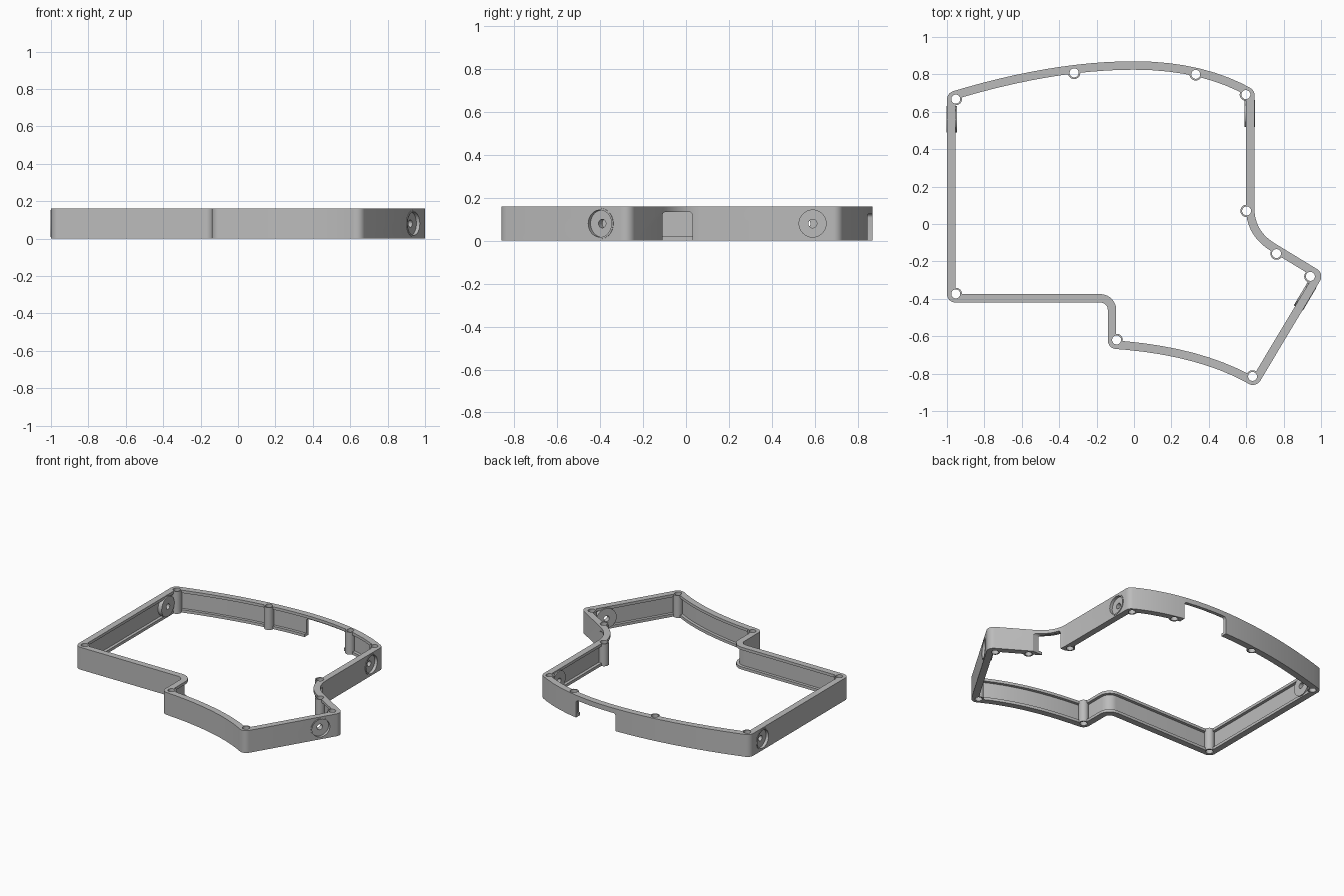
import bpy, bmesh, math
from mathutils import Vector, Matrix

if "Cube" in bpy.data.objects:
    bpy.data.objects.remove(bpy.data.objects["Cube"])

HEIGHT, WALL, SKIN, LIP = 0.16, 0.045, 0.024, 0.02
MID = HEIGHT / 2

grey = bpy.data.materials.new("plain_grey")
grey.use_nodes = True
colour = (0.5, 0.5, 0.5, 1)
grey.diffuse_color = colour
grey.node_tree.nodes["Principled BSDF"].inputs["Base Color"].default_value = colour


def make_object(name, bm):
    bmesh.ops.recalc_face_normals(bm, faces=bm.faces[:])
    mesh = bpy.data.meshes.new(name)
    bm.to_mesh(mesh)
    bm.free()
    mesh.materials.append(grey)
    obj = bpy.data.objects.new(name, mesh)
    bpy.context.collection.objects.link(obj)
    return obj


def bezier(a, c, b, steps):
    """Interior points of a quadratic curve."""
    a, c, b = Vector(a), Vector(c), Vector(b)
    ts = [i / steps for i in range(1, steps)]
    return [(a * (1 - t) ** 2 + c * 2 * t * (1 - t) + b * t * t, 0) for t in ts]


def round_corners(path, steps=8):
    """Replace each (point, radius) corner with an arc."""
    out = []
    for i, (p, r) in enumerate(path):
        p = Vector(p)
        if r == 0:
            out.append(p)
            continue
        u = (Vector(path[i - 1][0]) - p).normalized()
        v = (Vector(path[(i + 1) % len(path)][0]) - p).normalized()
        half = u.angle(v) / 2
        centre = p + (u + v).normalized() * (r / math.sin(half))
        start = p + u * (r / math.tan(half)) - centre
        end = p + v * (r / math.tan(half)) - centre
        sweep = start.angle_signed(end)
        for k in range(steps + 1):
            out.append(centre + Matrix.Rotation(-sweep * k / steps, 2) @ start)
    return out


def cylinder(bm, centre, axis, radius, depth, segments=32):
    turn = Vector(axis).to_track_quat('Z', 'Y').to_matrix().to_4x4()
    bmesh.ops.create_cone(bm, cap_ends=True, segments=segments, radius1=radius,
                          radius2=radius, depth=depth,
                          matrix=Matrix.Translation(centre) @ turn)


# Outline of the frame, clockwise from the front right corner
R = WALL + 0.001
right_front, right_back = (-1, -0.42), (-1, 0.70)
back_mid, left_back = (0, 0.87), (0.645, 0.715)
bend_a, bend_b = (0.645, 0.06), (0.755, -0.105)
elbow, tip, step = (1.018, -0.265), (0.652, -0.877), (-0.14, -0.665)
path = [(right_front, R), (right_back, R)]
path += bezier(right_back, (-0.45, 0.87), back_mid, 12) + [(back_mid, 0)]
path += bezier(back_mid, (0.38, 0.87), left_back, 8) + [(left_back, R)]
path += [(bend_a, 0)] + bezier(bend_a, (0.655, -0.045), bend_b, 8) + [(bend_b, 0)]
path += [(elbow, R), (tip, R)]
path += bezier(tip, (0.36, -0.695), step, 10) + [(step, R), ((-0.14, -0.42), 0.04)]
outline = round_corners(path)

# Wall: a channel section swept around the outline
section = [(0, 0), (0, HEIGHT), (WALL, HEIGHT), (WALL, HEIGHT - LIP),
           (SKIN, HEIGHT - LIP), (SKIN, LIP), (WALL, LIP), (WALL, 0)]
bm = bmesh.new()
rings = []
for i, p in enumerate(outline):
    e1 = (p - outline[i - 1]).normalized()
    e2 = (outline[(i + 1) % len(outline)] - p).normalized()
    n1, n2 = Vector((e1.y, -e1.x)), Vector((e2.y, -e2.x))
    inward = (n1 + n2) / (1 + n1.dot(n2))
    rings.append([bm.verts.new((*(p + inward * d), z)) for d, z in section])
for i, ring in enumerate(rings):
    nxt = rings[(i + 1) % len(rings)]
    for k in range(len(section)):
        j = (k + 1) % len(section)
        bm.faces.new((ring[k], ring[j], nxt[j], nxt[k]))
frame = make_object("frame_wall", bm)

# Screw posts and their holes
posts = [(-0.953, 0.668), (-0.32, 0.808), (0.33, 0.80), (0.598, 0.692),
         (0.602, 0.07), (0.762, -0.158), (0.943, -0.28), (0.634, -0.815),
         (-0.093, -0.62), (-0.953, -0.374)]
post_bm, hole_bm = bmesh.new(), bmesh.new()
for x, y in posts:
    cylinder(post_bm, (x, y, MID), (0, 0, 1), 0.033, HEIGHT)
    cylinder(hole_bm, (x, y, MID), (0, 0, 1), 0.024, HEIGHT * 2)

# Round side mounts with a recess outside and a bolt hole
slant = Vector((elbow[1] - tip[1], tip[0] - elbow[0], 0)).normalized()
mounts = [((0.645, 0.59), (1, 0, 0)), ((-1, 0.56), (-1, 0, 0)),
          ((0.937, -0.40), slant)]
disc_bm, recess_bm, bolt_bm = bmesh.new(), bmesh.new(), bmesh.new()
for (x, y), out in mounts:
    surface, out = Vector((x, y, MID)), Vector(out)
    cylinder(disc_bm, surface - out * 0.025, out, 0.072, 0.056, 48)
    cylinder(recess_bm, surface + out * 0.01, out, 0.063, 0.056, 48)
    cylinder(bolt_bm, surface, out, 0.02, 0.2)

# Cable openings: one in the back, one in the left bend
notch_bm = bmesh.new()
openings = [((-0.05, 0.7), (0.28, 1.0), 0.125, 1), ((0.58, -0.11), (0.9, 0.03), 0.135, 0)]
for (x0, y0), (x1, y1), top, axis in openings:
    box = bmesh.ops.create_cube(notch_bm, size=1, matrix=Matrix.Translation(
        ((x0 + x1) / 2, (y0 + y1) / 2, top / 2 - 0.05))
        @ Matrix.Diagonal((x1 - x0, y1 - y0, top + 0.1, 1)))
    edges = {e for v in box["verts"] for e in v.link_edges}
    upper = [e for e in edges if min(v.co.z for v in e.verts) > 0
             and abs(e.verts[0].co[axis] - e.verts[1].co[axis]) > 0.01]
    bmesh.ops.bevel(notch_bm, geom=upper, offset=0.018, segments=5,
                    profile=0.5, affect='EDGES')

# Combine everything into the frame
bpy.context.view_layer.objects.active = frame
frame.select_set(True)
parts = [("screw_posts", post_bm, 'UNION'), ("mount_discs", disc_bm, 'UNION'),
         ("mount_recesses", recess_bm, 'DIFFERENCE'), ("bolt_holes", bolt_bm, 'DIFFERENCE'),
         ("screw_holes", hole_bm, 'DIFFERENCE'), ("cable_openings", notch_bm, 'DIFFERENCE')]
for name, part_bm, operation in parts:
    tool = make_object(name, part_bm)
    tool.hide_render = True
    mod = frame.modifiers.new(name, 'BOOLEAN')
    mod.operation, mod.solver, mod.object = operation, 'EXACT', tool
    bpy.ops.object.modifier_apply(modifier=mod.name)
    bpy.data.objects.remove(tool)

bpy.ops.object.shade_smooth_by_angle(angle=math.radians(30))
